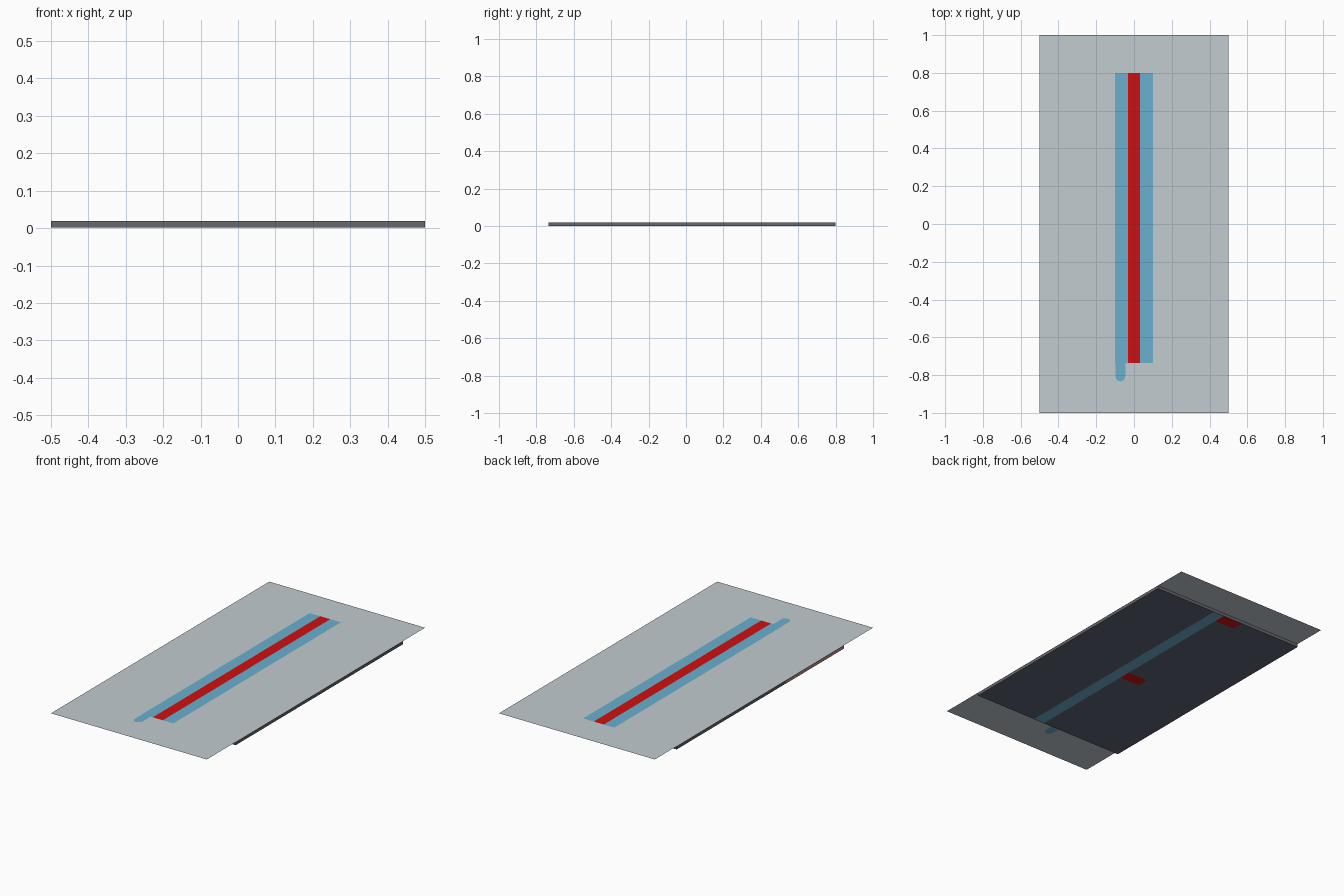
import bpy, bmesh, math

if "Cube" in bpy.data.objects:
    bpy.data.objects.remove(bpy.data.objects["Cube"])


def material(name, r, g, b):
    """Flat colour given as sRGB 0-255, stored as linear."""
    lin = [((c / 255 + 0.055) / 1.055) ** 2.4 if c > 10 else c / 255 / 12.92 for c in (r, g, b)]
    m = bpy.data.materials.new(name)
    m.diffuse_color = (*lin, 1)
    m.use_nodes = True
    m.node_tree.nodes["Principled BSDF"].inputs["Base Color"].default_value = m.diffuse_color
    return m


PALE = material("pale grey", 194, 204, 209)
BLUE = material("sky blue", 107, 175, 207)
RED = material("bright red", 208, 15, 15)
SIDE = material("dark grey", 104, 104, 108)
BASE = material("slate", 97, 101, 121)
ROSE = material("dusty rose", 200, 140, 140)


def finish(name, bm, mats):
    me = bpy.data.meshes.new(name)
    bm.to_mesh(me)
    bm.free()
    for m in mats:
        me.materials.append(m)
    ob = bpy.data.objects.new(name, me)
    bpy.context.collection.objects.link(ob)
    return ob


def sheet(name, points, z, mat, up=True):
    """Flat outline at height z, facing up or down."""
    bm = bmesh.new()
    f = bm.faces.new([bm.verts.new((x, y, z)) for x, y in points])
    f.normal_update()
    if (f.normal.z > 0) != up:
        f.normal_flip()
    return finish(name, bm, [mat])


def rect(x0, x1, y0, y1):
    return [(x0, y0), (x1, y0), (x1, y1), (x0, y1)]


Y0, Y1, TOP, BOTTOM = -0.735, 0.8, 0.0195, 0.001

# slab under the panel, with a slate underside
bm = bmesh.new()
bmesh.ops.create_cube(bm, size=1)
for v in bm.verts:
    v.co.y = Y1 if v.co.y > 0 else Y0
    v.co.z = TOP - 0.001 if v.co.z > 0 else BOTTOM
bm.normal_update()
for f in bm.faces:
    f.material_index = 1 if f.normal.z < -0.5 else 0
finish("slab", bm, [SIDE, BASE])

# wide thin panel on top
sheet("panel", rect(-0.5, 0.5, -1, 1), TOP, PALE)

# painted stripes on the panel
sheet("centre_stripe", rect(-0.032, 0.032, Y0, Y1), TOP + 0.001, RED)
for name, s in (("left_stripe", -1), ("right_stripe", 1)):
    sheet(name, rect(s * 0.032, s * 0.1, Y0, Y1), TOP + 0.001, BLUE)

# rounded tab at the front of the left stripe, seen from both sides
tip = [(-0.072 + 0.026 * math.cos(a), -0.807 + 0.026 * math.sin(a))
       for a in (math.pi + i * math.pi / 8 for i in range(9))]
tab = [(-0.098, Y0)] + tip + [(-0.046, Y0)]
sheet("tab_top", tab, TOP + 0.001, BLUE)
sheet("tab_underside", tab, TOP - 0.001, BLUE, up=False)

# marks on the underside
sheet("under_stripe", rect(0.03, 0.1, Y0, Y1), 0, BLUE, up=False)
for i, y in enumerate((0.765, -0.045)):
    sheet(f"under_mark_{i + 1}", rect(-0.1, 0.03, y - 0.035, y + 0.035), 0, RED, up=False)

# rose strip on the left edge of the slab
bm = bmesh.new()
bm.faces.new([bm.verts.new((-0.5008, y, z)) for y, z in
              ((-0.2, BOTTOM), (Y0, BOTTOM), (Y0, TOP - 0.001), (-0.2, TOP - 0.001))])
bm.normal_update()
for f in bm.faces:
    if f.normal.x > 0:
        f.normal_flip()
finish("left_edge_strip", bm, [ROSE])
